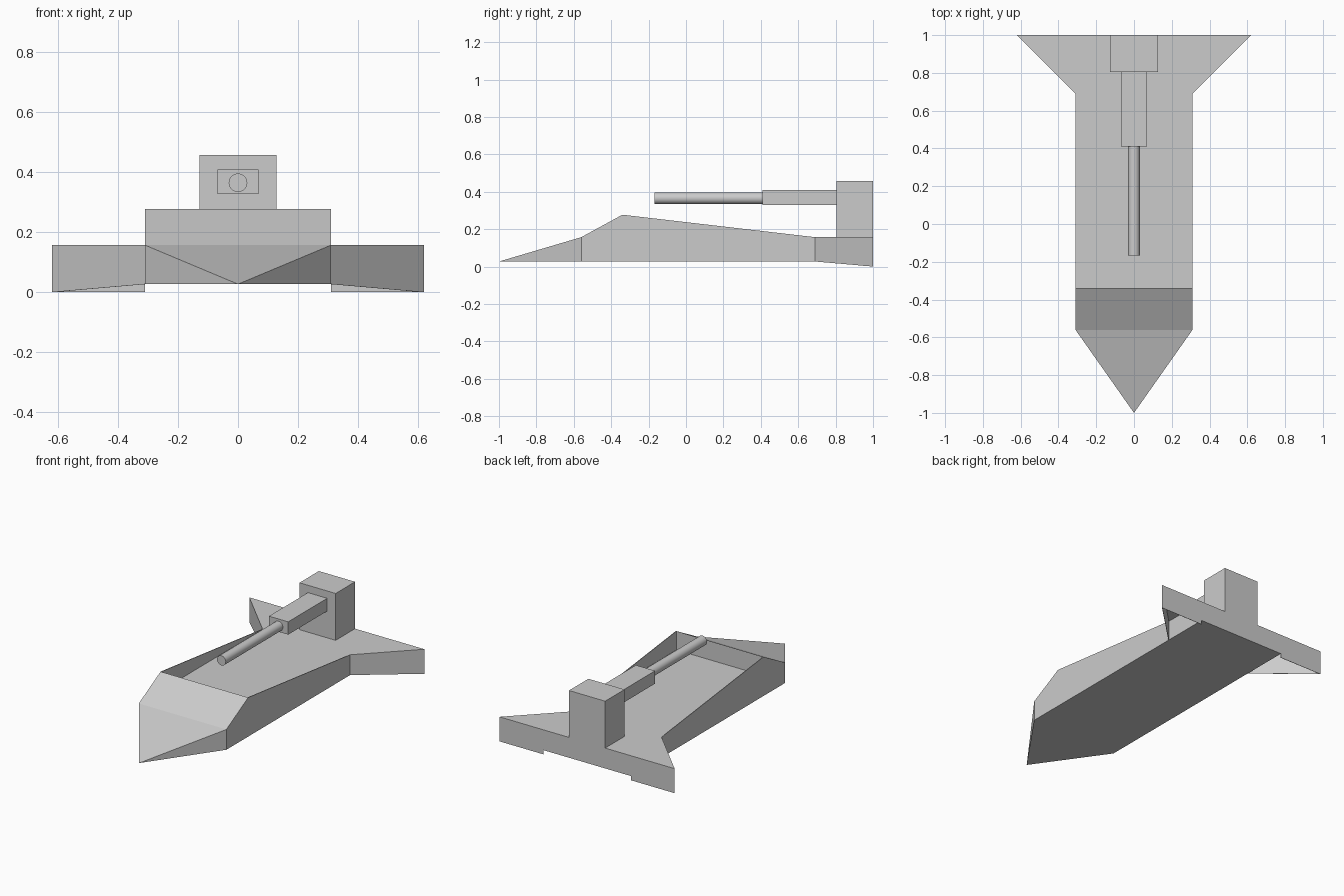
import bpy, bmesh, math

if "Cube" in bpy.data.objects:
    bpy.data.objects.remove(bpy.data.objects["Cube"], do_unlink=True)

# Single flat colour
grey = bpy.data.materials.new("plain_grey")
grey.use_nodes = True
GREY = (0.6, 0.6, 0.6, 1)
grey.diffuse_color = GREY
grey.node_tree.nodes["Principled BSDF"].inputs["Base Color"].default_value = GREY

# Key dimensions
HALF, SPAN = 0.31, 0.62               # hull and wing half widths
BASE, DECK, RIDGE = 0.027, 0.157, 0.277   # heights
NOSE, BROW, PEAK, FLARE, TAIL = -1, -0.56, -0.34, 0.69, 1  # stations along y


def mirrored_panels(name, faces, thickness=0):
    """Build the +x half from outward-facing panels and mirror it."""
    bm = bmesh.new()
    for points in faces:
        bm.faces.new([bm.verts.new(p) for p in points])
    bmesh.ops.remove_doubles(bm, verts=bm.verts, dist=1e-5)
    mesh = bpy.data.meshes.new(name)
    bm.to_mesh(mesh)
    bm.free()
    mesh.materials.append(grey)
    obj = bpy.data.objects.new(name, mesh)
    bpy.context.collection.objects.link(obj)
    if thickness:
        solid = obj.modifiers.new("Thin sheet", 'SOLIDIFY')
        solid.thickness = thickness
        solid.offset = -1
    mirror = obj.modifiers.new("Mirror", 'MIRROR')
    mirror.use_clip = True
    return obj


def box(name, half_width, y, z):
    """Box centred on x = 0, spanning the given y and z ranges."""
    bpy.ops.mesh.primitive_cube_add(size=1, location=(0, sum(y) / 2, sum(z) / 2))
    obj = bpy.context.object
    obj.name = name
    obj.scale = (2 * half_width, y[1] - y[0], z[1] - z[0])
    bpy.ops.object.transform_apply(location=False, rotation=False, scale=True)
    obj.data.materials.append(grey)


# Hull: pointed nose, raised bow wedge, flat deck and transom
tip = (0, NOSE, BASE)
brow_low, brow, brow_mid = (HALF, BROW, BASE), (HALF, BROW, DECK), (0, BROW, DECK)
peak, peak_mid = (HALF, PEAK, RIDGE), (0, PEAK, RIDGE)
foot, foot_mid = (HALF, PEAK, DECK), (0, PEAK, DECK)
tail, tail_mid = (HALF, TAIL, DECK), (0, TAIL, DECK)
tail_low, tail_low_mid = (HALF, TAIL, BASE), (0, TAIL, BASE)
mirrored_panels("hull", [
    (tip, tail_low_mid, tail_low, brow_low),     # bottom
    (brow_low, tail_low, tail, foot, brow),      # side
    (tip, brow_low, brow),                       # nose side
    (tip, brow, brow_mid),                       # nose top
    (brow_mid, brow, peak, peak_mid),            # bow slope
    (peak_mid, peak, foot, foot_mid),            # bulkhead
    (brow, foot, peak),                          # bow cheek
    (foot_mid, foot, tail, tail_mid),            # deck
    (tail_mid, tail, tail_low, tail_low_mid),    # transom
])

# Thin tapering side walls along the deck
flare = (HALF, FLARE, DECK)
mirrored_panels("side_walls", [(foot, flare, peak)], thickness=0.004)

# Flared tail wings, open underneath
wing, wing_low = (SPAN, TAIL, DECK), (SPAN, TAIL, 0)
mirrored_panels("tail_wings", [
    (flare, wing, tail),
    (flare, (HALF, FLARE, BASE), wing_low, wing),
    (tail, wing, wing_low, (HALF, TAIL, 0)),
], thickness=0.003)

# Gun mount, breech and barrel
box("gun_mount", 0.128, (0.804, TAIL), (DECK, 0.457))
box("gun_breech", 0.068, (0.41, 0.804), (0.328, 0.41))
bpy.ops.mesh.primitive_cylinder_add(vertices=32, radius=0.031, depth=0.578,
                                    location=(0, 0.121, 0.365),
                                    rotation=(math.pi / 2, 0, 0))
barrel = bpy.context.object
barrel.name = "gun_barrel"
barrel.data.materials.append(grey)
bpy.ops.object.shade_smooth_by_angle()
